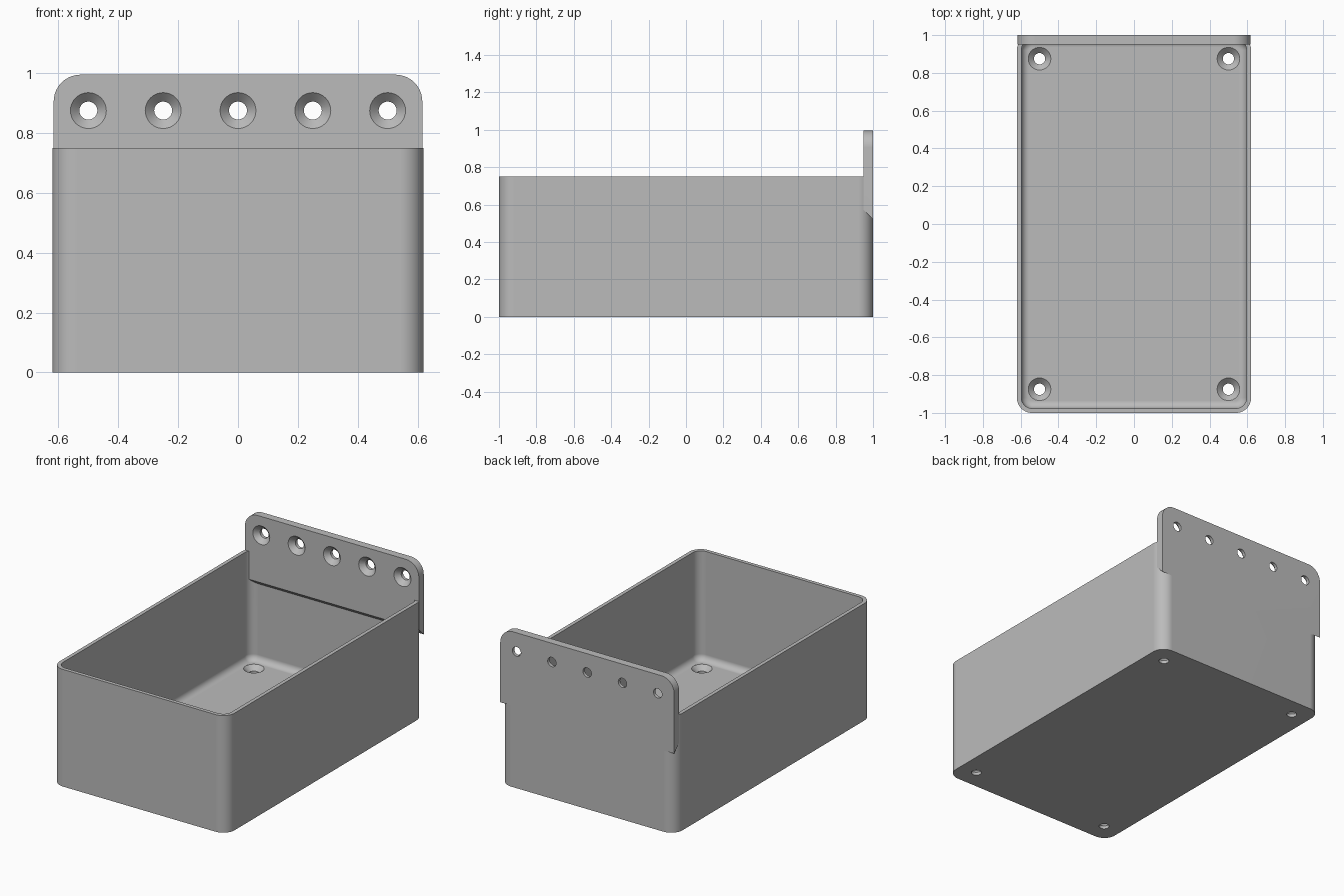
import bpy, bmesh, math
from mathutils import Matrix, Vector

cube = bpy.data.objects.get("Cube")
if cube:
    bpy.data.objects.remove(cube, do_unlink=True)

HALF_X, HALF_Y, HEIGHT = 0.62, 1.0, 0.75
WALL, FLOOR, CORNER, FILLET = 0.024, 0.05, 0.08, 0.04
PLATE_FRONT, PLATE_X, PLATE_TOP = 0.95, 0.616, 0.995

grey = bpy.data.materials.new("plain grey")
grey.use_nodes = True
grey.diffuse_color = (0.5, 0.5, 0.5, 1)
grey.node_tree.nodes["Principled BSDF"].inputs["Base Color"].default_value = (0.5, 0.5, 0.5, 1)


def rounded_rect(hx, hy, r, steps=10):
    """Counter-clockwise outline with four rounded corners."""
    pts = []
    for i, (sx, sy) in enumerate(((1, 1), (-1, 1), (-1, -1), (1, -1))):
        for k in range(steps + 1):
            a = math.pi / 2 * (i + k / steps)
            pts.append((sx * (hx - r) + r * math.cos(a), sy * (hy - r) + r * math.sin(a)))
    return pts


def loft(bm, rings):
    """Skin a list of equal 3D rings and cap both ends."""
    rows = [[bm.verts.new(p) for p in ring] for ring in rings]
    for low, high in zip(rows, rows[1:]):
        for i in range(len(low)):
            j = (i + 1) % len(low)
            bm.faces.new((low[i], low[j], high[j], high[i]))
    bm.faces.new(rows[0][::-1])
    bm.faces.new(rows[-1])


def finish(bm, name):
    bmesh.ops.recalc_face_normals(bm, faces=bm.faces[:])
    mesh = bpy.data.meshes.new(name)
    bm.to_mesh(mesh)
    bm.free()
    mesh.materials.append(grey)
    obj = bpy.data.objects.new(name, mesh)
    bpy.context.collection.objects.link(obj)
    return obj


def combine(target, tool, operation):
    """Apply a boolean and discard the helper."""
    bpy.context.view_layer.objects.active = target
    mod = target.modifiers.new(operation, "BOOLEAN")
    mod.operation, mod.solver, mod.object = operation, "EXACT", tool
    bpy.ops.object.modifier_apply(modifier=mod.name)
    bpy.data.objects.remove(tool, do_unlink=True)


# Open tray with thin walls and a fillet around the inner floor
levels = [(0, 0), (0, HEIGHT), (WALL, HEIGHT)]
for k in range(7):
    a = math.pi / 2 * k / 6
    levels.append((WALL + FILLET * (1 - math.cos(a)), FLOOR + FILLET * (1 - math.sin(a))))
bm = bmesh.new()
loft(bm, [[(x, y, z) for x, y in rounded_rect(HALF_X - d, HALF_Y - d, max(CORNER - d, 0.012))]
          for d, z in levels])
tray = finish(bm, "tray")

# Rear mounting plate, with its underside sloped for support
half_z = 0.3
outline = rounded_rect(PLATE_X, half_z, 0.09)
bm = bmesh.new()
loft(bm, [[(x, y, z + PLATE_TOP - half_z) for x, z in outline] for y in (PLATE_FRONT, HALF_Y)])
cut = bmesh.ops.bisect_plane(bm, geom=bm.verts[:] + bm.edges[:] + bm.faces[:],
                             plane_co=Vector((0, HALF_Y, 0.52)),
                             plane_no=Vector((0, -1, -1)).normalized(), clear_outer=True)
bmesh.ops.holes_fill(bm, edges=[e for e in bm.edges if e.is_boundary], sides=0)
combine(tray, finish(bm, "mounting_plate"), "UNION")


# Countersunk screw holes through the plate and the floor
def screw_cutter(location, turn):
    bm = bmesh.new()
    profile = [(0.03, -0.1), (0.03, -0.03), (0.06, 0), (0.06, 0.03)]
    loft(bm, [[(r * math.cos(t), r * math.sin(t), z)
               for t in (math.tau * i / 32 for i in range(32))] for r, z in profile])
    bm.transform(Matrix.Translation(location) @ Matrix.Rotation(turn, 4, "X"))
    cutter = finish(bm, "screw_cutter")
    cutter.hide_render = True
    combine(tray, cutter, "DIFFERENCE")


for i in range(-2, 3):
    screw_cutter((i * 0.25, PLATE_FRONT, 0.875), math.pi / 2)
for sx in (-1, 1):
    for sy in (-1, 1):
        screw_cutter((sx * 0.5, sy * 0.875, FLOOR), 0)

# Smooth the rounded areas and keep the flat walls clean
tray.name = "wall_mounted_tray"
bpy.ops.object.select_all(action="DESELECT")
tray.select_set(True)
bpy.context.view_layer.objects.active = tray
bpy.ops.object.shade_smooth_by_angle(angle=math.radians(30))
weighted = tray.modifiers.new("clean shading", "WEIGHTED_NORMAL")
weighted.keep_sharp = True
